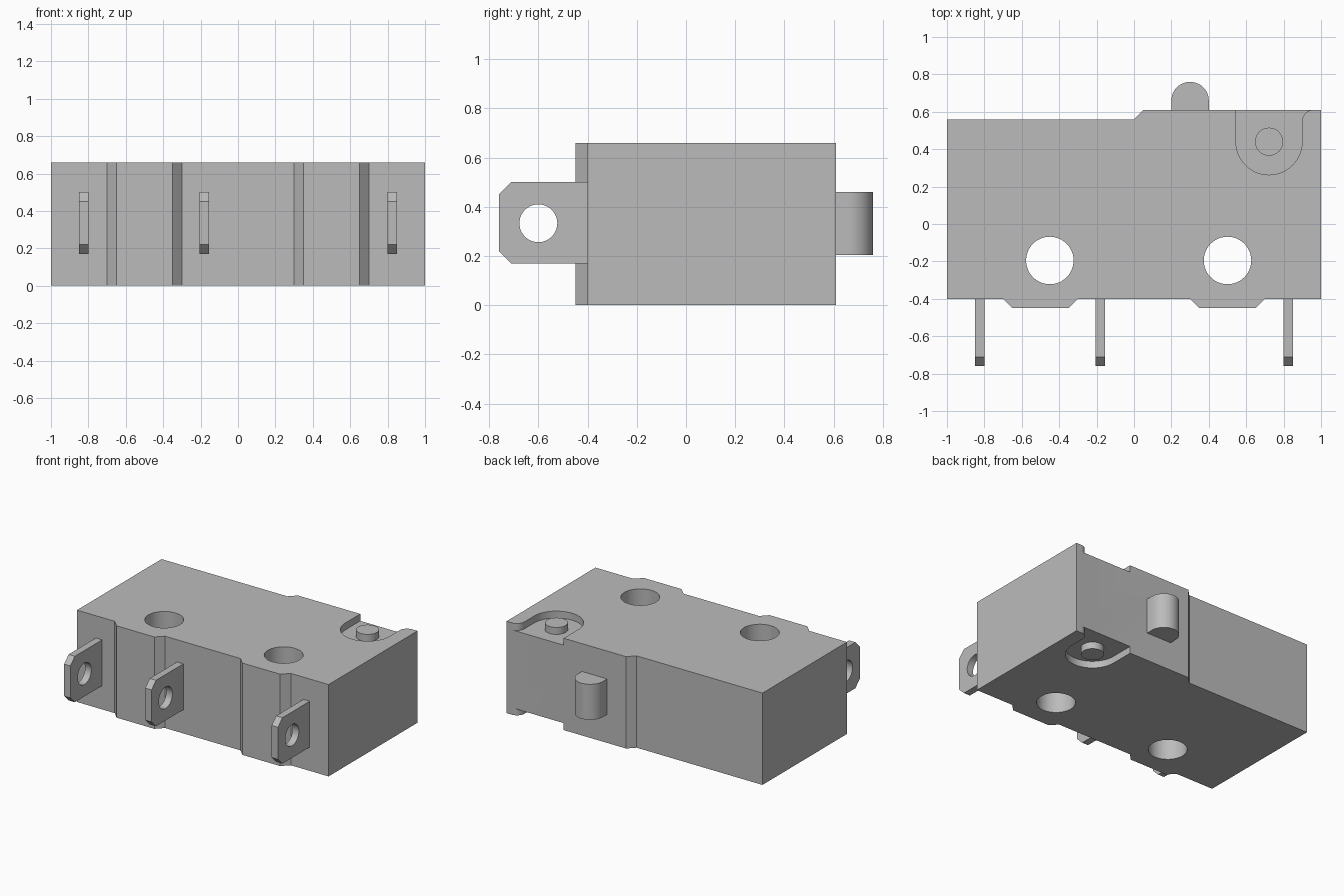
import bpy
import bmesh
from math import cos, sin, pi, radians
from mathutils import Vector

if "Cube" in bpy.data.objects:
    bpy.data.objects.remove(bpy.data.objects["Cube"])

HEIGHT = 0.66
POCKET = 0.05

grey = bpy.data.materials.new("plain_grey")
grey.use_nodes = True
grey.diffuse_color = (0.5, 0.5, 0.5, 1)
grey.node_tree.nodes["Principled BSDF"].inputs["Base Color"].default_value = (0.5, 0.5, 0.5, 1)


def arc(cx, cy, r, start, end, steps=24):
    angles = [radians(start + (end - start) * i / steps) for i in range(steps + 1)]
    return [(cx + r * cos(a), cy + r * sin(a)) for a in angles]


def circle(cx, cy, r):
    return arc(cx, cy, r, 0, 360, 48)[:-1]


def prism(name, outline, low, high, axis="z"):
    """Extrude an outline along z (points are x, y) or along x (points are y, z)."""
    bm = bmesh.new()
    place = (lambda p: (p[0], p[1], low)) if axis == "z" else (lambda p: (low, p[0], p[1]))
    face = bm.faces.new([bm.verts.new(place(p)) for p in outline])
    new = bmesh.ops.extrude_face_region(bm, geom=[face])["geom"]
    move = Vector((0, 0, high - low)) if axis == "z" else Vector((high - low, 0, 0))
    bmesh.ops.translate(bm, vec=move, verts=[v for v in new if isinstance(v, bmesh.types.BMVert)])
    bmesh.ops.recalc_face_normals(bm, faces=bm.faces)
    mesh = bpy.data.meshes.new(name)
    bm.to_mesh(mesh)
    bm.free()
    mesh.materials.append(grey)
    obj = bpy.data.objects.new(name, mesh)
    bpy.context.collection.objects.link(obj)
    return obj


def cut(obj, cutters):
    """Subtract the cutters from the object and discard them."""
    for cutter in cutters:
        mod = obj.modifiers.new("cut", "BOOLEAN")
        mod.operation = "DIFFERENCE"
        mod.solver = "EXACT"
        mod.object = cutter
    graph = bpy.context.evaluated_depsgraph_get()
    mesh = bpy.data.meshes.new_from_object(obj.evaluated_get(graph))
    obj.modifiers.clear()
    obj.data = mesh
    for cutter in cutters:
        bpy.data.objects.remove(cutter)


def smooth(obj):
    bpy.ops.object.select_all(action="DESELECT")
    obj.select_set(True)
    bpy.context.view_layer.objects.active = obj
    bpy.ops.object.shade_smooth_by_angle(angle=radians(30))


# Housing: stepped back edge and two chamfered pads along the front
front = [(-1, -0.4)]
for left, right in ((-0.7, -0.3), (0.3, 0.7)):
    front += [(left, -0.4), (left + 0.05, -0.45), (right - 0.05, -0.45), (right, -0.4)]
back = [(1, -0.4), (1, 0.61), (0.05, 0.61), (0, 0.56), (-1, 0.56)]
housing = prism("housing", front + back, 0, HEIGHT)

# Mounting holes and the U-shaped pockets on top and bottom
cutters = [prism("hole_cutter", circle(x, -0.195, 0.127), -0.1, HEIGHT + 0.1) for x in (-0.45, 0.5)]
pocket = arc(0.722, 0.44, 0.177, 180, 360, 32) + arc(0.959, 0.55, 0.06, 180, 90, 12)
pocket += [(0.959, 0.7), (0.545, 0.7)]
cutters.append(prism("pocket_cutter", pocket, HEIGHT - POCKET, HEIGHT + 0.1))
cutters.append(prism("pocket_cutter", pocket, -0.1, POCKET))
cut(housing, cutters)
smooth(housing)

# Pivot posts standing in the pockets
for name, low, high in (("top_post", HEIGHT - POCKET - 0.01, HEIGHT), ("bottom_post", 0, POCKET + 0.01)):
    smooth(prism(name, circle(0.722, 0.44, 0.075), low, high))

# Rounded push button at the back
button = [(0.4, 0.58)] + arc(0.3, 0.66, 0.1, 0, 180) + [(0.2, 0.58)]
smooth(prism("push_button", button, 0.205, 0.46))

# Three flat terminals with clipped corners and a round eye
blade = [(-0.38, 0.17), (-0.71, 0.17), (-0.76, 0.22), (-0.76, 0.45), (-0.71, 0.5), (-0.38, 0.5)]
for name, x in (("right_terminal", -0.825), ("middle_terminal", -0.18), ("left_terminal", 0.825)):
    terminal = prism(name, blade, x - 0.025, x + 0.025, "x")
    cut(terminal, [prism("eye_cutter", circle(-0.6, 0.333, 0.077), x - 0.1, x + 0.1, "x")])
    smooth(terminal)
